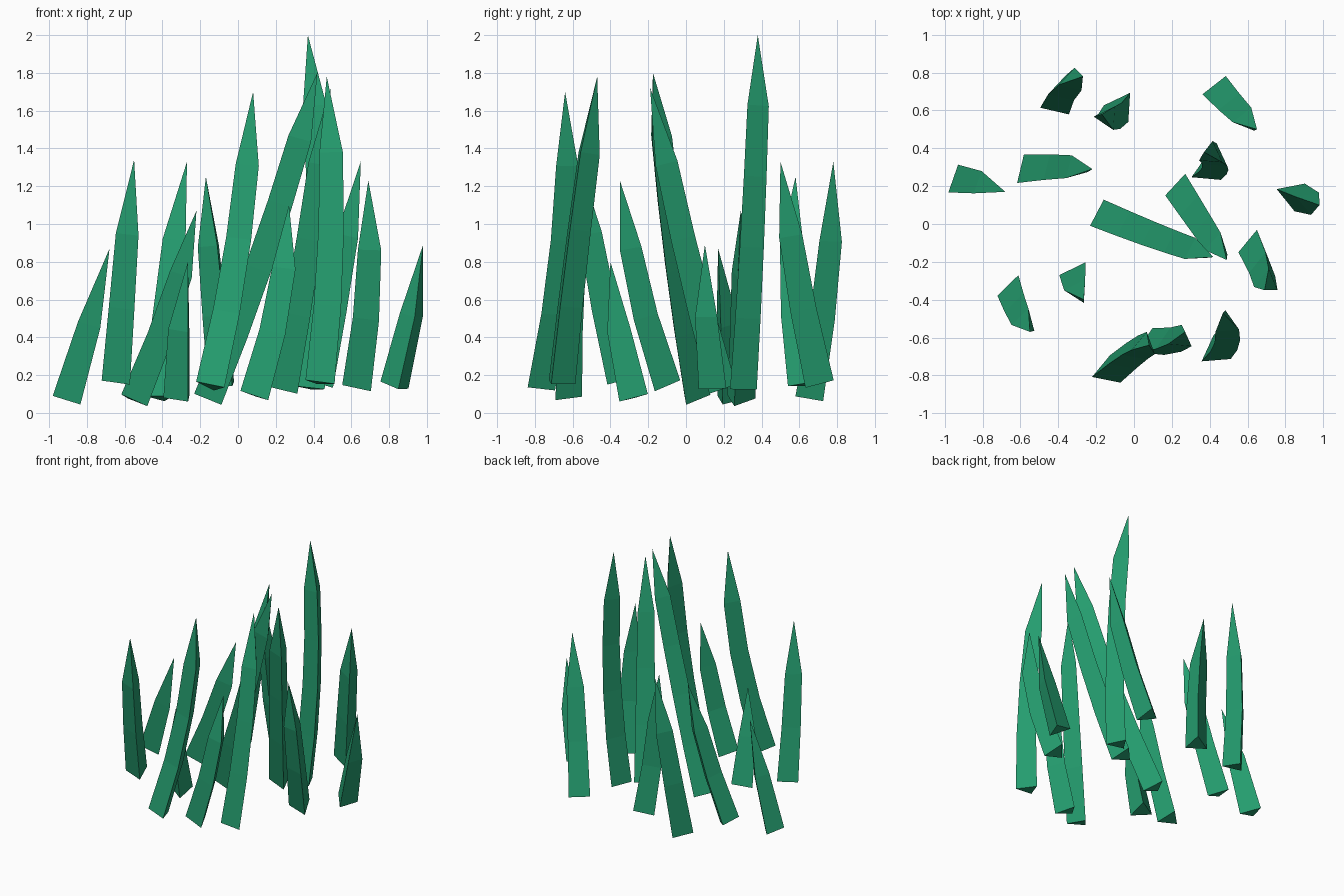
import bpy
import bmesh
from math import cos, sin, radians
from mathutils import Vector

cube = bpy.data.objects.get("Cube")
if cube:
    bpy.data.objects.remove(cube, do_unlink=True)

# Single leaf colour
green = bpy.data.materials.new("leaf_green")
green.use_nodes = True
colour = (0.018, 0.34, 0.16, 1.0)
green.diffuse_color = colour
green.node_tree.nodes["Principled BSDF"].inputs["Base Color"].default_value = colour

RADIUS = 0.09      # circumradius of the triangular section
SEGMENT = 0.39     # approximate spacing of the rings
SHOULDER = 0.8     # section scale at the last ring below the tip


def blade(name, base, bend, tip, yaw):
    """Three-sided blade swept along a quadratic curve, ending in a point."""
    base, tip = Vector(base), Vector(tip)
    control = Vector((bend[0], bend[1], (base.z + tip.z) / 2))
    count = max(2, round((tip - base).length / SEGMENT))
    bm = bmesh.new()
    rings = []
    for i in range(count):
        t = i / count
        centre = base * (1 - t) ** 2 + control * 2 * t * (1 - t) + tip * t ** 2
        tangent = (control - base) * (1 - t) + (tip - control) * t
        turn = Vector((0, 0, 1)).rotation_difference(tangent)
        size = RADIUS * (1 + (SHOULDER - 1) * i / (count - 1))
        ring = []
        for k in range(3):
            a = radians(yaw + 120 * k)
            ring.append(bm.verts.new(centre + turn @ Vector((cos(a), sin(a), 0)) * size))
        rings.append(ring)
    point = bm.verts.new(tip)

    # Base cap, sides and pointed end
    bm.faces.new(rings[0][::-1])
    for k in range(3):
        n = (k + 1) % 3
        for low, high in zip(rings, rings[1:]):
            bm.faces.new((low[k], low[n], high[n], high[k]))
        bm.faces.new((rings[-1][k], rings[-1][n], point))
    bmesh.ops.recalc_face_normals(bm, faces=bm.faces[:])

    mesh = bpy.data.meshes.new(name)
    bm.to_mesh(mesh)
    bm.free()
    mesh.materials.append(green)
    obj = bpy.data.objects.new(name, mesh)
    bpy.context.collection.objects.link(obj)
    return obj


# Back row
blade("back_right_blade", base=(-.41, .64, .08), bend=(-.37, .76), tip=(-.27, .78, 1.33), yaw=77)
blade("back_middle_blade", base=(-.07, .62, .15), bend=(-.13, .53), tip=(-.17, .58, 1.25), yaw=56)
blade("back_left_blade", base=(.45, .70, .16), bend=(.57, .56), tip=(.65, .50, 1.33), yaw=68)

# Middle rows
blade("outer_right_blade", base=(-.915, .225, .07), bend=(-.79, .22), tip=(-.68, .17, .87), yaw=100)
blade("inner_right_blade", base=(-.56, .28, .07), bend=(-.34, .30), tip=(-.22, .29, 1.07), yaw=105)
blade("tallest_blade", base=(.385, .285, .13), bend=(.49, .35), tip=(.37, .38, 2.0), yaw=85)
blade("outer_left_blade", base=(.835, .155, .14), bend=(.94, .11), tip=(.98, .10, .89), yaw=40)
blade("long_leaning_blade", base=(-.16, .04, .08), bend=(.20, -.11), tip=(.42, -.175, 1.8), yaw=92)
blade("crossing_blade", base=(.25, .18, .13), bend=(.40, -.05), tip=(.49, -.19, 1.72), yaw=78)
blade("middle_left_blade", base=(.635, -.115, .145), bend=(.73, -.31), tip=(.69, -.35, 1.23), yaw=82)

# Front rows
blade("front_right_blade", base=(-.635, -.355, .17), bend=(-.59, -.50), tip=(-.55, -.57, 1.34), yaw=75)
blade("shortest_blade", base=(-.305, -.275, .08), bend=(-.31, -.37), tip=(-.265, -.40, .80), yaw=57)
blade("front_middle_blade", base=(-.14, -.78, .14), bend=(.05, -.62), tip=(.08, -.64, 1.7), yaw=80)
blade("front_inner_blade", base=(.09, -.64, .09), bend=(.26, -.63), tip=(.27, -.57, 1.1), yaw=85)
blade("front_left_blade", base=(.43, -.675, .16), bend=(.53, -.59), tip=(.47, -.47, 1.78), yaw=95)
